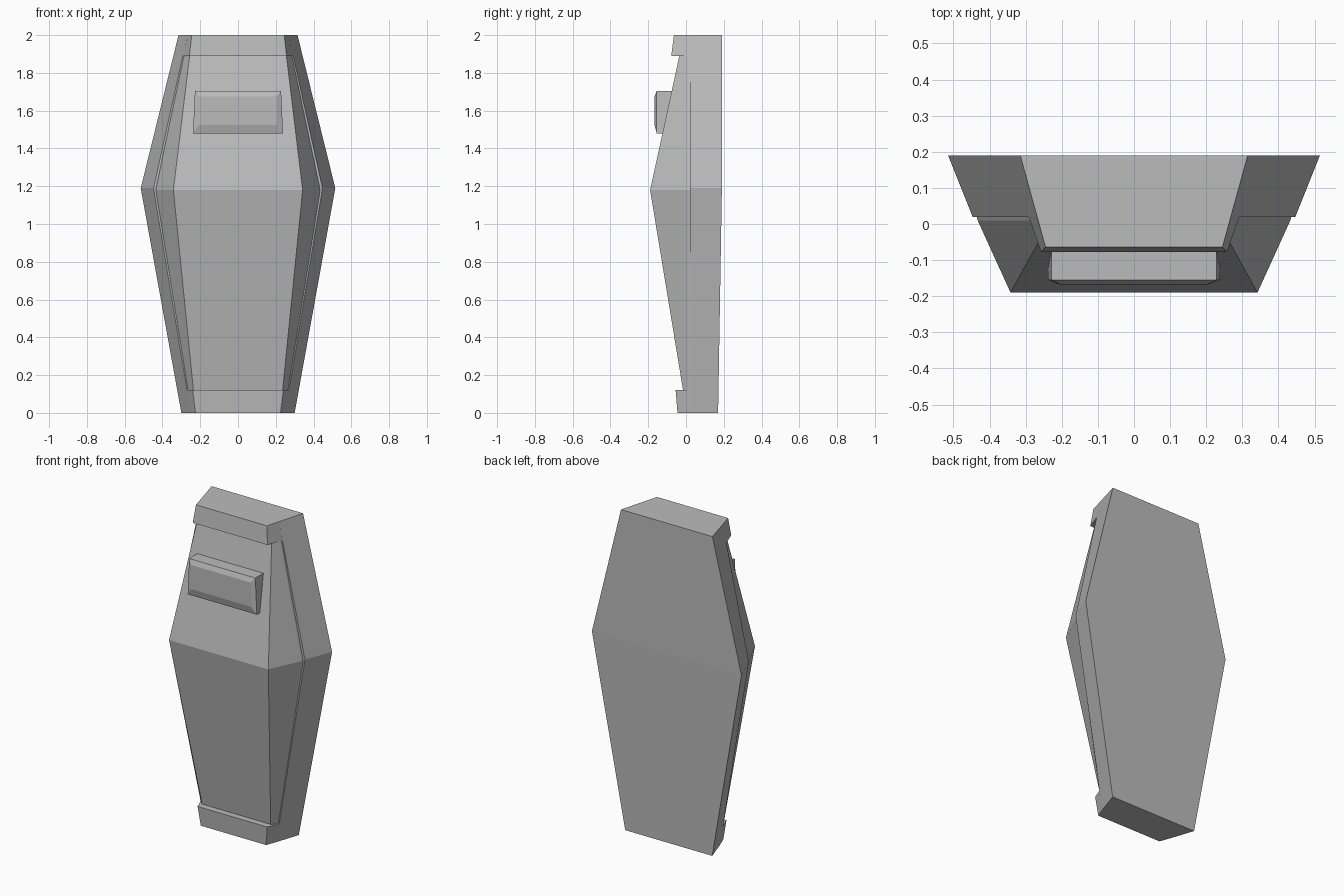
import bpy
import bmesh

cube = bpy.data.objects.get("Cube")
if cube:
    bpy.data.objects.remove(cube, do_unlink=True)

grey = bpy.data.materials.new("plain grey")
grey.use_nodes = True
COLOUR = (0.5, 0.5, 0.5, 1)
grey.diffuse_color = COLOUR
grey.node_tree.nodes["Principled BSDF"].inputs["Base Color"].default_value = COLOUR


def solid(name, *layers):
    """Closed flat-faced solid from layers, back to front.
    Each layer lists (half width, y, z) rows from top to bottom, mirrored in x."""
    bm = bmesh.new()
    rings = []
    for rows in layers:
        left = [bm.verts.new(row) for row in rows]
        right = [bm.verts.new((-x, y, z)) for x, y, z in rows]
        rings.append((left, right))
    # end faces, one strip per pair of rows
    for left, right in (rings[0], rings[-1]):
        for i in range(len(left) - 1):
            bm.faces.new((left[i], left[i + 1], right[i + 1], right[i]))
    # walls between neighbouring layers
    loops = [left + right[::-1] for left, right in rings]
    for a, b in zip(loops, loops[1:]):
        for i in range(len(a)):
            j = (i + 1) % len(a)
            bm.faces.new((a[i], a[j], b[j], b[i]))
    bmesh.ops.recalc_face_normals(bm, faces=bm.faces)
    mesh = bpy.data.meshes.new(name)
    bm.to_mesh(mesh)
    bm.free()
    mesh.materials.append(grey)
    obj = bpy.data.objects.new(name, mesh)
    bpy.context.collection.objects.link(obj)
    return obj


# Six-sided tray with a flat back
solid("casket_base",
      [(0.315, 0.19, 2), (0.515, 0.19, 1.19), (0.30, 0.17, 0)],
      [(0.268, 0.02, 2), (0.447, 0.02, 1.19), (0.25, 0.02, 0)])

# Raised lid, peaking at the shoulders
solid("lid",
      [(0.285, 0.03, 1.9), (0.438, 0.03, 1.18), (0.264, 0.03, 0.11)],
      [(0.283, 0.01, 1.9), (0.433, 0.01, 1.18), (0.262, 0.01, 0.11)],
      [(0.255, -0.033, 1.9), (0.342, -0.19, 1.18), (0.235, -0.014, 0.11)])

# Lips across the head and foot
solid("head_lip",
      [(0.268, 0.02, 2), (0.292, 0.02, 1.89)],
      [(0.245, -0.064, 2), (0.257, -0.078, 1.89)])
solid("foot_lip",
      [(0.27, 0.02, 0.12), (0.25, 0.02, 0)],
      [(0.24, -0.055, 0.12), (0.225, -0.045, 0)])

# Name plate with a shallow bevelled front
solid("name_plate",
      [(0.228, -0.065, 1.705), (0.238, -0.115, 1.48)],
      [(0.228, -0.155, 1.705), (0.238, -0.155, 1.48)],
      [(0.205, -0.167, 1.675), (0.207, -0.167, 1.525)])
